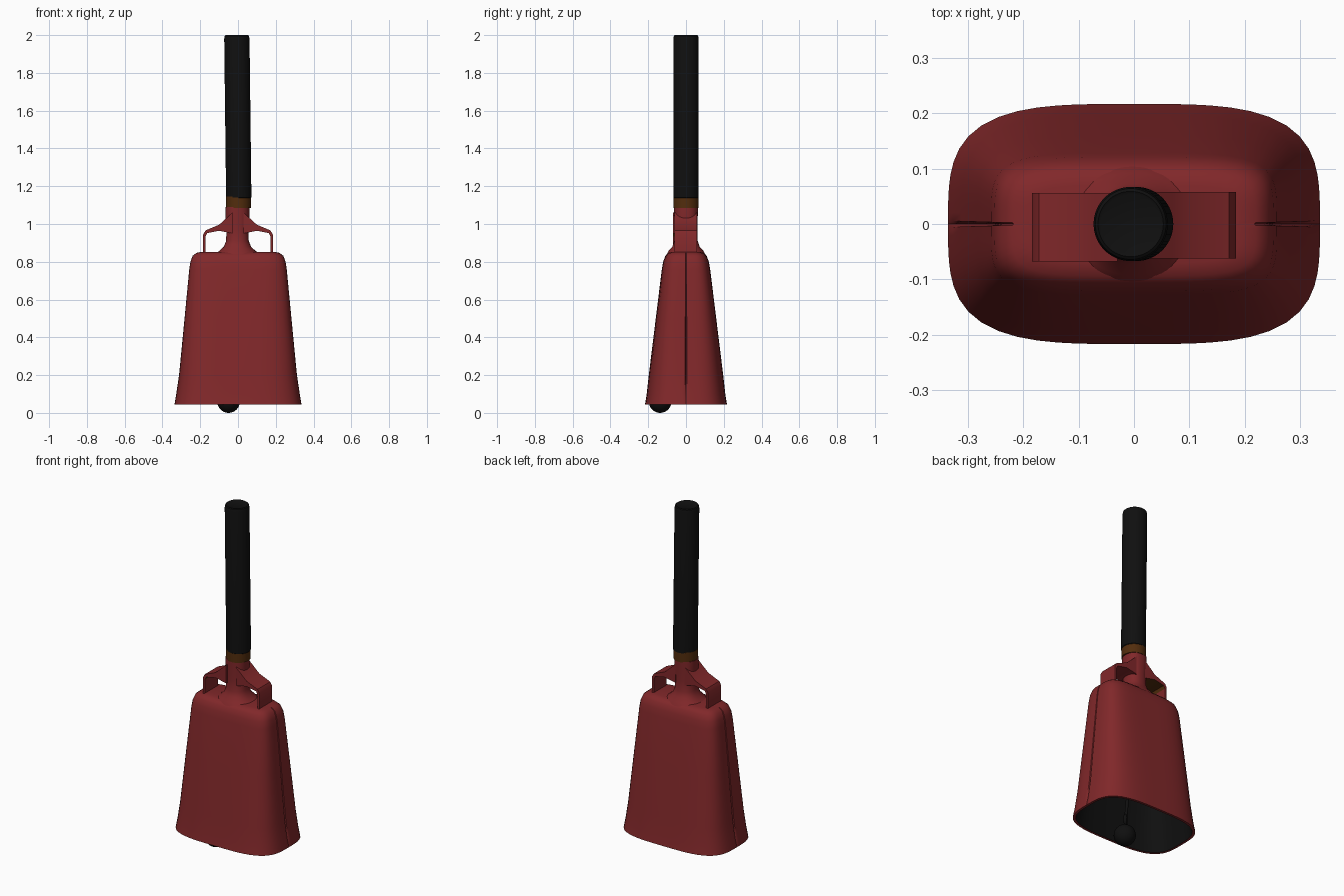
import bpy, bmesh, math
from math import sin, cos, pi

if "Cube" in bpy.data.objects:
    bpy.data.objects.remove(bpy.data.objects["Cube"])


def material(name, rgb):
    m = bpy.data.materials.new(name)
    m.diffuse_color = (*rgb, 1)
    m.use_nodes = True
    m.node_tree.nodes["Principled BSDF"].inputs["Base Color"].default_value = m.diffuse_color
    return m


RED = material("bell red", (0.22, 0.021, 0.023))
BLACK = material("matte black", (0.005, 0.005, 0.005))
BROWN = material("dark brown", (0.085, 0.026, 0.004))


def finish(name, bm, mats, angle=40):
    bmesh.ops.recalc_face_normals(bm, faces=bm.faces)
    me = bpy.data.meshes.new(name)
    bm.to_mesh(me)
    bm.free()
    ob = bpy.data.objects.new(name, me)
    bpy.context.collection.objects.link(ob)
    for m in mats:
        me.materials.append(m)
    smooth(ob, angle)
    return ob


def smooth(ob, angle=40):
    bpy.ops.object.select_all(action='DESELECT')
    ob.select_set(True)
    bpy.context.view_layer.objects.active = ob
    bpy.ops.object.shade_smooth_by_angle(angle=math.radians(angle))


def loft(name, rings, mats, seam=False, steps=64):
    """Skin rings of (z, half x, half y, squareness, centre x, seam depth, material)."""
    angles = [2 * pi * i / steps for i in range(steps)]
    if seam:
        angles = sorted(angles + [0.025, 2 * pi - 0.025, pi - 0.025, pi + 0.025])
    bm = bmesh.new()
    loops = []
    for z, a, b, n, cx, depth, _ in rings:
        loop = []
        for t in angles:
            r = (abs(cos(t)) ** n + abs(sin(t)) ** n) ** (-1 / n)
            x = a * r * cos(t)
            if abs(sin(t)) < 1e-6:
                x -= math.copysign(depth, x)
            loop.append(bm.verts.new((cx + x, b * r * sin(t), z)))
        loops.append(loop)
    k = len(angles)
    for j in range(len(rings) - 1):
        for i in range(k):
            f = bm.faces.new((loops[j][i], loops[j][(i + 1) % k],
                              loops[j + 1][(i + 1) % k], loops[j + 1][i]))
            f.material_index = rings[j + 1][6]
    for loop, ring in ((loops[0], rings[0]), (loops[-1], rings[-1])):
        bm.faces.new(loop).material_index = ring[6]
    return finish(name, bm, mats)


# Bell shell: outside from crown to rim, then the black inside back up
outer = [(0.853, 0.19, 0.07, 5, 0), (0.847, 0.22, 0.094, 4.5, 0.003),
         (0.832, 0.24, 0.109, 4.5, 0.006), (0.80, 0.252, 0.121, 4.5, 0.01),
         (0.76, 0.258, 0.128, 4.5, 0.012), (0.50, 0.283, 0.160, 4, 0.012),
         (0.20, 0.312, 0.197, 3.6, 0.012), (0.10, 0.327, 0.208, 3.5, 0.004),
         (0.045, 0.336, 0.217, 3.5, 0)]
shell = [(z, a, b, n, 0, d, 0) for z, a, b, n, d in outer]
shell += [(z - (0.02 if z > 0.8 else 0), a - 0.014, b - 0.014, n, 0, 0, 0 if z < 0.05 else 1)
          for z, a, b, n, d in reversed(outer)]
loft("bell_body", shell, [RED, BLACK], seam=True)

# Stem flaring into the crown, band, and grip leaning slightly
loft("stem", [(z, a, b, 2.3, -0.003, 0, 0) for z, a, b in (
    (0.835, 0.13, 0.105), (0.858, 0.095, 0.092), (0.88, 0.072, 0.072), (0.91, 0.06, 0.062),
    (0.97, 0.058, 0.06), (1.03, 0.064, 0.062), (1.09, 0.063, 0.063))], [RED])
loft("stem_band", [(z, 0.066, 0.066, 2, 0.002, 0, 0) for z in (1.085, 1.145)], [BROWN])
loft("grip", [(z, r, r, 2, cx, 0, 0) for z, r, cx in (
    (1.135, 0.062, 0.004), (1.14, 0.067, 0.004), (1.98, 0.067, -0.006), (1.996, 0.064, -0.006),
    (2.0, 0.059, -0.006), (1.997, 0.054, -0.006))], [BLACK])


# Strap loops either side of the stem
def strap(name, side, y0, y1, under):
    top = [(0.184, 0.825), (0.184, 0.945), (0.172, 0.966), (0.10, 0.996), (0.068, 1.025), (0.03, 1.06)]
    low = [(0.172, 0.825), (0.171, 0.935), (0.163, 0.952), (0.10, 0.964), (0.068, 0.958), (0.03, 0.95)]
    bm = bmesh.new()
    rows = [[bm.verts.new((side * x, y, z)) for x, z in line]
            for line, y in ((top, y0), (top, y1), (low, y1), (low, y0))]
    for r in range(4):
        for i in range(len(top) - 1):
            f = bm.faces.new((rows[r][i], rows[r][i + 1], rows[(r + 1) % 4][i + 1], rows[(r + 1) % 4][i]))
            f.material_index = under if r == 2 and i > 0 else 0
    for i in (0, -1):
        bm.faces.new([row[i] for row in rows])
    finish(name, bm, [RED, BROWN], 35)


strap("strap_loop_right", 1, -0.062, 0.058, 0)
strap("strap_loop_left", -1, -0.068, 0.056, 1)

# Clapper: ball resting at the front of the mouth, eyelet and hanging rod
bpy.ops.mesh.primitive_uv_sphere_add(segments=32, ring_count=16, radius=0.06, location=(-0.05, -0.137, 0.06))
ball = bpy.context.object
ball.name = "clapper_ball"
bpy.ops.mesh.primitive_torus_add(major_radius=0.028, minor_radius=0.009, major_segments=24, minor_segments=10,
                                 location=(-0.046, -0.125, 0.143), rotation=(pi / 2, 0, pi / 4))
eyelet = bpy.context.object
eyelet.name = "clapper_eyelet"
for ob in (ball, eyelet):
    ob.data.materials.append(BLACK)
    smooth(ob, 60)

curve = bpy.data.curves.new("clapper_rod", 'CURVE')
curve.dimensions = '3D'
curve.bevel_depth = 0.009
curve.bevel_resolution = 2
curve.use_fill_caps = True
spline = curve.splines.new('POLY')
path = [(-0.045, -0.122, 0.165), (-0.04, -0.105, 0.25), (-0.015, -0.04, 0.6), (0, 0, 0.835)]
spline.points.add(len(path) - 1)
for p, co in zip(spline.points, path):
    p.co = (*co, 1)
curve.materials.append(BLACK)
bpy.context.collection.objects.link(bpy.data.objects.new("clapper_rod", curve))
